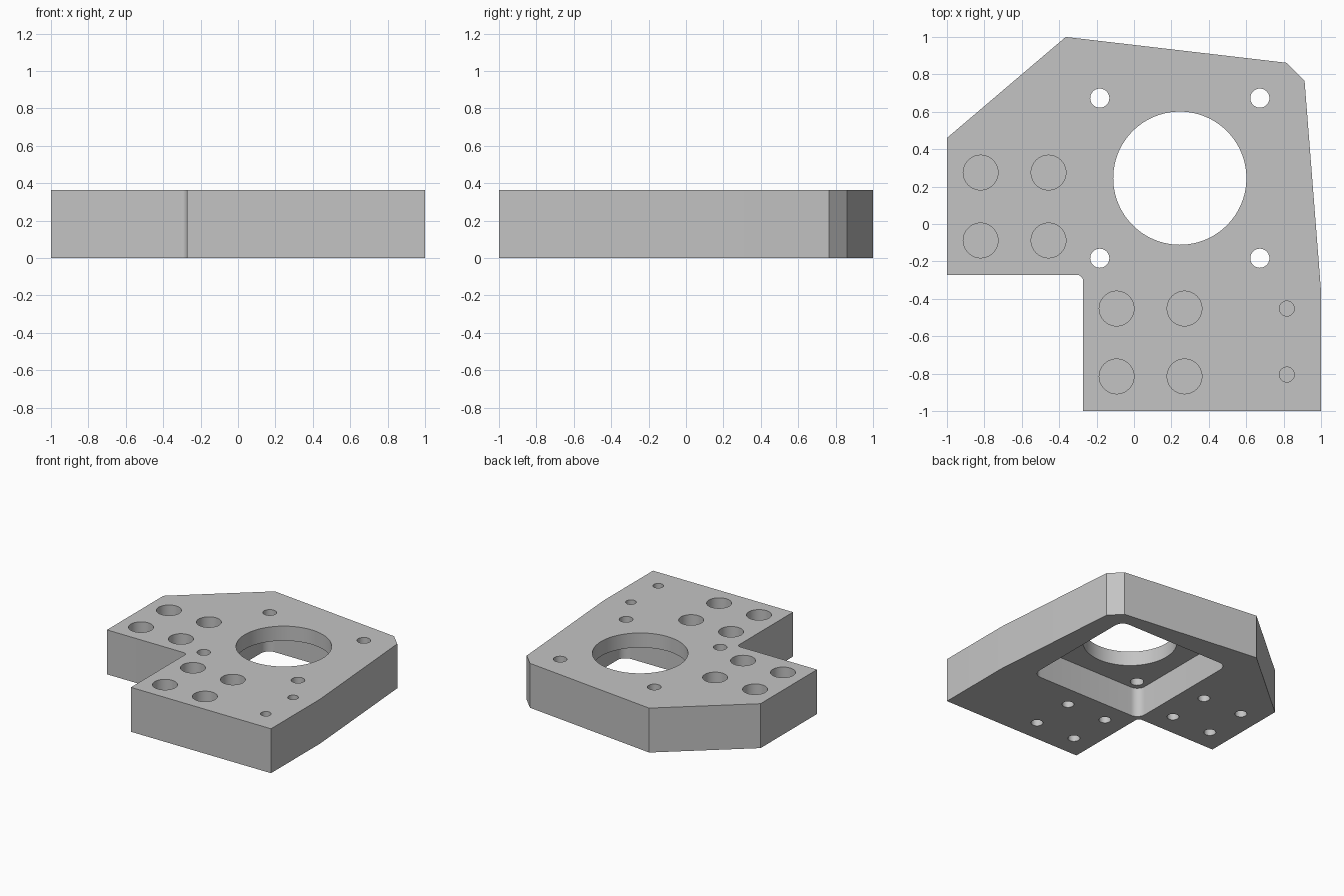
import bpy
import bmesh
from math import cos, sin, pi

cube = bpy.data.objects.get("Cube")
if cube:
    bpy.data.objects.remove(cube, do_unlink=True)

THICK = 0.365      # plate thickness
FLANGE = 0.12      # material left above the motor pocket
MOTOR = 0.245      # motor axis, same in x and y
NOTCH = -0.273     # inner corner of the L shape

grey = bpy.data.materials.new("plain grey")
grey.use_nodes = True
grey.diffuse_color = (0.55, 0.55, 0.55, 1)
grey.node_tree.nodes["Principled BSDF"].inputs["Base Color"].default_value = (0.55, 0.55, 0.55, 1)


def arc(cx, cy, r, start, end, steps):
    """Points along an arc, angles in radians."""
    angles = [start + (end - start) * i / steps for i in range(steps + 1)]
    return [(cx + r * cos(a), cy + r * sin(a)) for a in angles]


def circle(cx, cy, r, steps=48):
    return arc(cx, cy, r, 0, 2 * pi, steps)[:-1]


def rounded_square(c, half, r):
    points = []
    for i, (sx, sy) in enumerate([(1, 1), (-1, 1), (-1, -1), (1, -1)]):
        points += arc(c + sx * (half - r), c + sy * (half - r), r, i * pi / 2, (i + 1) * pi / 2, 8)
    return points


def prisms(name, outlines, z0, z1):
    """One object holding an upright prism for each counter-clockwise outline."""
    bm = bmesh.new()
    for outline in outlines:
        low = [bm.verts.new((x, y, z0)) for x, y in outline]
        high = [bm.verts.new((x, y, z1)) for x, y in outline]
        bm.faces.new(low[::-1])
        bm.faces.new(high)
        for i in range(len(low)):
            j = (i + 1) % len(low)
            bm.faces.new((low[i], low[j], high[j], high[i]))
    mesh = bpy.data.meshes.new(name)
    bm.to_mesh(mesh)
    bm.free()
    mesh.materials.append(grey)
    obj = bpy.data.objects.new(name, mesh)
    bpy.context.collection.objects.link(obj)
    return obj


# Plate outline with a small fillet in the notch
fillet = 0.03
outline = [(-1, 0.46), (-1, NOTCH)]
outline += arc(NOTCH - fillet, NOTCH - fillet, fillet, pi / 2, 0, 6)
outline += [(NOTCH, -1), (1, -1), (1, -0.36), (0.912, 0.765), (0.815, 0.862), (-0.365, 1)]
plate = prisms("mounting_plate", [outline], 0, THICK)

# Hole positions
screws = [(MOTOR + sx * 0.428, MOTOR + sy * 0.428) for sx in (-1, 1) for sy in (-1, 1)]
bolts = [(x, y) for x in (-0.82, -0.457) for y in (-0.088, 0.275)]
bolts += [(x, y) for x in (-0.093, 0.27) for y in (-0.815, -0.452)]
pins = [(0.817, -0.452), (0.817, -0.805)]

# Motor pocket, bore, screw holes, counterbores, bolt holes and blind pin holes
ceiling = THICK - FLANGE
top = THICK + 0.1
cutters = [
    prisms("motor_pocket_cutter", [rounded_square(MOTOR, 0.518, 0.073)], -0.1, ceiling),
    prisms("motor_bore_cutter", [circle(MOTOR, MOTOR, 0.356, 96)], ceiling - 0.05, top),
    prisms("motor_screw_cutter", [circle(x, y, 0.051) for x, y in screws], ceiling - 0.05, top),
    prisms("counterbore_cutter", [circle(x, y, 0.093) for x, y in bolts], 0.18, top),
    prisms("bolt_hole_cutter", [circle(x, y, 0.045) for x, y in bolts], -0.1, 0.17),
    prisms("pin_hole_cutter", [circle(x, y, 0.04) for x, y in pins], 0.16, top),
]

bpy.context.view_layer.objects.active = plate
for obj in bpy.context.selected_objects:
    obj.select_set(False)
plate.select_set(True)
for cutter in cutters:
    cutter.hide_render = True
    cut = plate.modifiers.new("cut", "BOOLEAN")
    cut.operation = "DIFFERENCE"
    cut.solver = "EXACT"
    cut.object = cutter
    bpy.ops.object.modifier_apply(modifier=cut.name)
    bpy.data.objects.remove(cutter, do_unlink=True)

bpy.ops.object.shade_smooth_by_angle()
